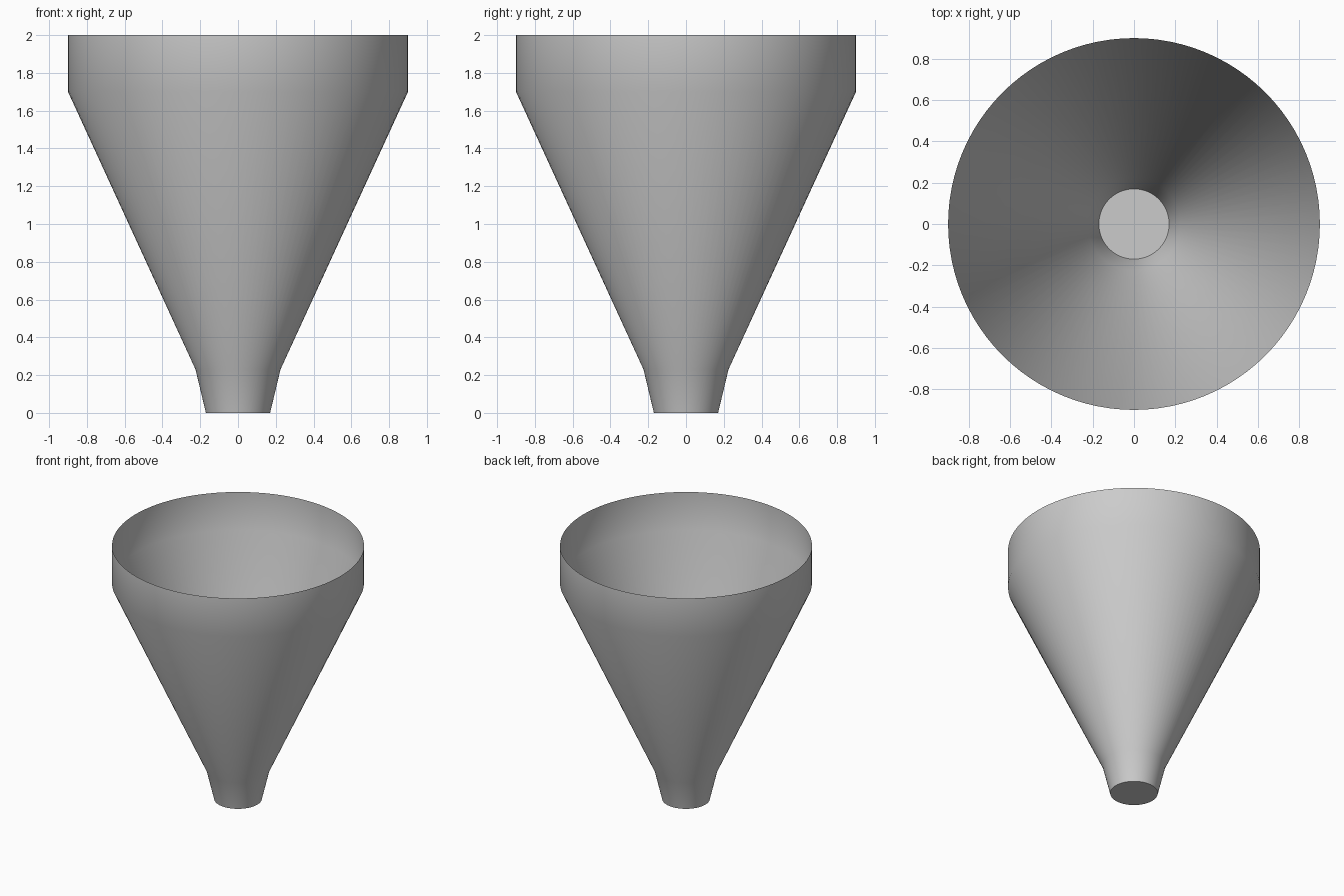
import bpy
import bmesh
from math import cos, sin, tau

cube = bpy.data.objects.get("Cube")
if cube:
    bpy.data.objects.remove(cube, do_unlink=True)

# Plain grey finish
grey = bpy.data.materials.new("plain grey")
grey.use_nodes = True
colour = (0.6, 0.6, 0.6, 1)
grey.diffuse_color = colour
grey.node_tree.nodes["Principled BSDF"].inputs["Base Color"].default_value = colour

SIDES = 96
# Radius and height, from the spout tip up to the open rim
PROFILE = [(0.17, 0), (0.225, 0.23), (0.9, 1.7), (0.9, 2)]

# Thin-walled funnel: rings of the profile bridged together
bm = bmesh.new()
rings = [[bm.verts.new((r * cos(tau * i / SIDES), r * sin(tau * i / SIDES), z))
          for i in range(SIDES)] for r, z in PROFILE]
for low, high in zip(rings, rings[1:]):
    for i in range(SIDES):
        j = (i + 1) % SIDES
        bm.faces.new((low[i], low[j], high[j], high[i]))

# Closed spout tip
bm.faces.new(rings[0][::-1])

mesh = bpy.data.meshes.new("funnel")
bm.to_mesh(mesh)
bm.free()
mesh.materials.append(grey)
funnel = bpy.data.objects.new("funnel", mesh)
bpy.context.collection.objects.link(funnel)

# Smooth walls, crisp edge around the spout tip
bpy.ops.object.select_all(action="DESELECT")
funnel.select_set(True)
bpy.context.view_layer.objects.active = funnel
bpy.ops.object.shade_smooth_by_angle(angle=0.7)
